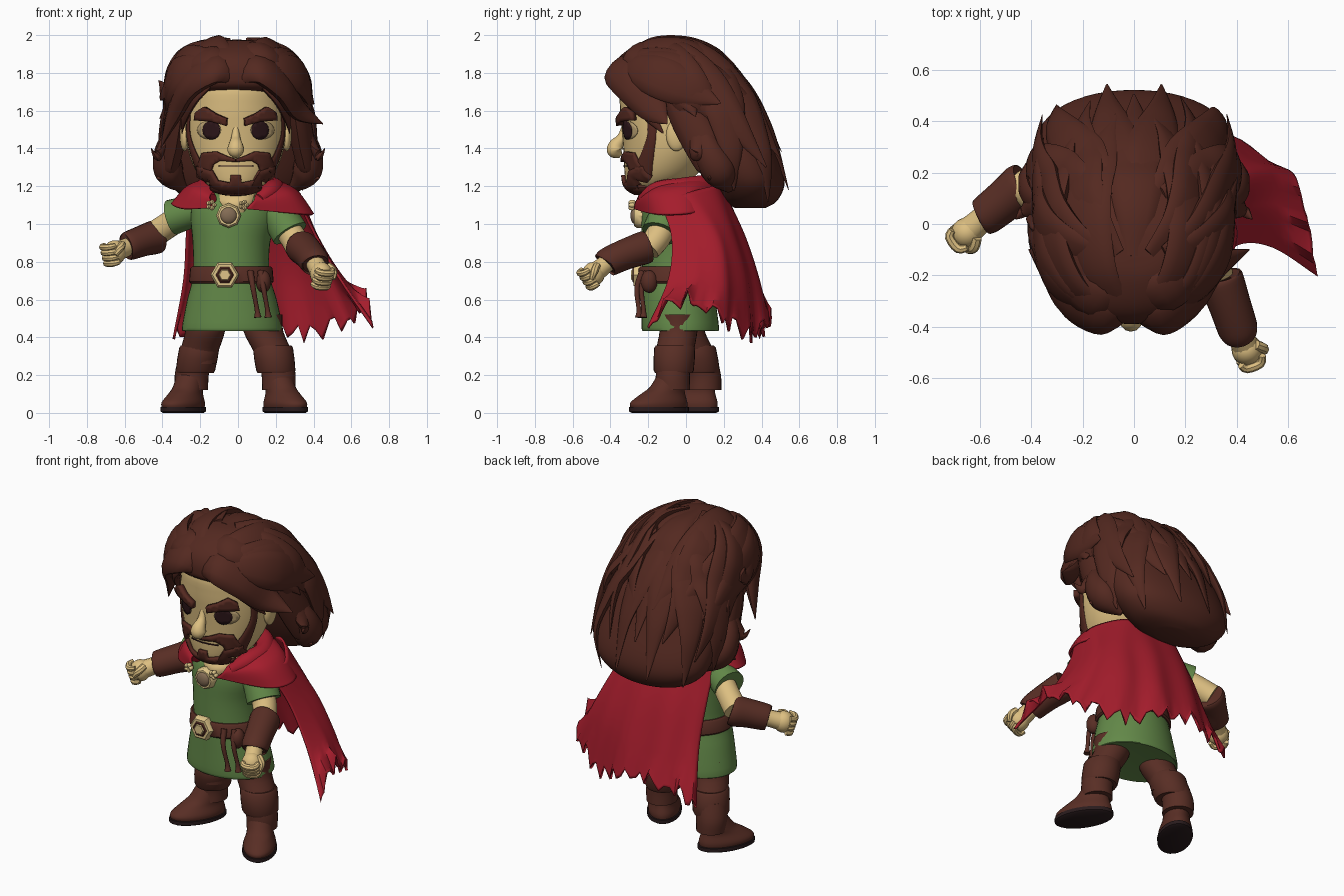
import bpy, bmesh, math, random
from mathutils import Vector
from mathutils.bvhtree import BVHTree
random.seed(4)
COLORS = {"hair_brown": (.088, .022, .0145), "leather_brown": (.098, .027, .018), "skin": (.72, .52, .22), "tunic_green": (.125, .25, .066), "cape_red": (.375, .012, .025),
          "gold": (.74, .56, .25), "eye_dark": (.026, .008, .010), "sole_dark": (.022, .011, .012), "stone_brown": (.23, .15, .09), "eye_tan": (.5, .36, .17)}
MATS = {k: bpy.data.materials.new(k) for k in COLORS}
for k, c in COLORS.items():
    MATS[k].diffuse_color = (*c, 1)
H, L = "hair_brown", "leather_brown"

def finish(name, bm, mat, thick=0, offset=1, recalc=True):
    if recalc:
        bmesh.ops.recalc_face_normals(bm, faces=bm.faces)
    me = bpy.data.meshes.new(name)
    bm.to_mesh(me)
    me.materials.append(MATS[mat])
    o = bpy.data.objects.new(name, me)
    bpy.context.collection.objects.link(o)
    if thick:
        m = o.modifiers.new("thickness", "SOLIDIFY")
        m.thickness, m.offset = thick, offset
    return o

def spline(pts, k):  # Catmull-Rom through tuples of any length
    out = []
    for i in range(len(pts) - 1):
        quad = list(zip(pts[max(i - 1, 0)], pts[i], pts[i + 1], pts[min(i + 2, len(pts) - 1)]))
        for t in (j / k for j in range(k)):
            out.append(tuple(.5 * (2 * q + (r - p) * t + (2 * p - 5 * q + 4 * r - s) * t * t + (3 * q - p - 3 * r + s) * t ** 3) for p, q, r, s in quad))
    return out + [tuple(pts[-1])]

def skin_rings(name, rings, mat):
    bm = bmesh.new()
    vs = [[bm.verts.new(p) for p in r] for r in rings]
    for a, b in zip(vs, vs[1:]):
        for i in range(len(a)):
            bm.faces.new((a[i - 1], a[i], b[i], b[i - 1]))
    bm.faces.new(vs[0][::-1])
    bm.faces.new(vs[-1])
    return finish(name, bm, mat)

def loft(name, rings, mat, n=28, k=4, p=2.0):  # stacked rings of (cx, cy, z, rx, ry)
    f = lambda v: math.copysign(abs(v) ** (2 / p), v)
    ang = [2 * math.pi * i / n for i in range(n)]
    return skin_rings(name, [[(cx + max(rx, .003) * f(math.cos(a)), cy + max(ry, .003) * f(math.sin(a)), z) for a in ang] for cx, cy, z, rx, ry in spline(rings, k)], mat)

def tube(name, pts, mat, flat=1.0, ref=None, n=12, k=5):  # sweep along (x, y, z, radius), flattened towards ref
    path = spline(pts, k)
    P = [Vector(q[:3]) for q in path]
    whole, rings = P[-1] - P[0], []
    up = Vector((0, 0, 1)) if abs(whole.z) < .8 * whole.length else Vector((0, 1, 0))
    for i, q in enumerate(P):
        t = (P[min(i + 1, len(P) - 1)] - P[max(i - 1, 0)]).normalized()
        s = t.cross(q - Vector(ref) if ref else up).normalized()
        u, r = s.cross(t), max(path[i][3], .003)
        rings.append([q + s * r * math.cos(a) + u * r * flat * math.sin(a) for a in (2 * math.pi * j / n for j in range(n))])
    return skin_rings(name, rings, mat)

def ball(name, loc, size, mat, seg=20):
    bm = bmesh.new()
    bmesh.ops.create_uvsphere(bm, u_segments=seg, v_segments=seg // 2, radius=1)
    for v in bm.verts:
        v.co = Vector(loc) + Vector(v.co[i] * size[i] for i in range(3))
    return finish(name, bm, mat)

def sheet(name, cols, mat, hem=lambda i, v: (0, 0)):  # thin cloth through columns of points
    bm, lines = bmesh.new(), list(zip(*[spline(c, 8) for c in cols]))
    grid = [[bm.verts.new((x, y + hem(i, j / (len(lines) - 1))[0], z + hem(i, j / (len(lines) - 1))[1]))
             for i, (x, y, z) in enumerate(spline(line, 8))] for j, line in enumerate(lines)]
    for a, b in zip(grid, grid[1:]):
        for i in range(len(a) - 1):
            bm.faces.new((a[i], a[i + 1], b[i + 1], b[i]))
    return finish(name, bm, mat, .014, 0)

def tree_of(o):
    return BVHTree.FromPolygons([v.co for v in o.data.vertices], [tuple(f.vertices) for f in o.data.polygons])

# Head, neck, nose
CX = -.012
head = loft("head", [(CX, -.2, 1.165, .05, .05), (CX, -.17, 1.2, .14, .14), (CX, -.13, 1.27, .205, .195), (CX, -.1, 1.38, .25, .23), (CX, -.1, 1.5, .265, .24),
                     (CX, -.1, 1.62, .262, .25), (CX, -.1, 1.74, .24, .24), (CX, -.08, 1.84, .14, .15)], "skin", 40)
face_tree = tree_of(head)
loft("neck", [(-.01, -.14, 1.06, .08, .1), (-.01, -.13, 1.12, .11, .115), (0, -.08, 1.2, .1, .1), (0, -.02, 1.36, .13, .1)], "skin")
tube("nose", [(CX, -.32, 1.54, .012), (CX, -.34, 1.46, .024), (CX, -.37, 1.415, .04), (CX, -.372, 1.385, .043), (CX, -.345, 1.36, .012)], "skin")

def plate(name, outline, mat, thick):  # fill an (x, z) outline and lay it on the face
    bm = bmesh.new()
    bm.faces.new([bm.verts.new((x, -1, z)) for x, z in outline])
    bmesh.ops.triangulate(bm, faces=bm.faces[:])
    for _ in range(4):
        bmesh.ops.subdivide_edges(bm, edges=[e for e in bm.edges if e.calc_length() > .028], cuts=1)
        bmesh.ops.triangulate(bm, faces=[f for f in bm.faces if len(f.verts) > 3])
    bm.normal_update()
    bmesh.ops.reverse_faces(bm, faces=[f for f in bm.faces if f.normal.y > 0])
    for v in bm.verts:
        v.co = face_tree.ray_cast(v.co, Vector((0, 1, 0)))[0] or face_tree.find_nearest(Vector((v.co.x, -.25, v.co.z)))[0]
    finish(name, bm, mat, thick, 1, False)

# Ears, eyes, brows, beard, sideburns
for s in (-1, 1):
    M = lambda pts: [(CX + s * x, z) for x, z in pts]
    E = lambda x, rx, rz: M([(x + rx * math.cos(a * math.pi / 8), 1.497 + rz * math.sin(a * math.pi / 8)) for a in range(16)])
    ball("ear", (CX + s * .27, -.05, 1.47), (.026, .055, .085), "skin")
    plate("eye_surround", E(.14, .062, .048), "eye_tan", .004)
    plate("eye", E(.126, .045, .05), "eye_dark", .008)
    plate("eyebrow", M([(.2, 1.55), (.195, 1.59), (.155, 1.62), (.1, 1.585), (.042, 1.56), (.045, 1.522), (.12, 1.545)]), H, .032)
    plate("moustache", M([(0, 1.345), (.04, 1.358), (.1, 1.385), (.17, 1.378), (.195, 1.3), (.13, 1.27), (.115, 1.315), (.08, 1.336), (0, 1.328)]), H, .018)
    tube("sideburn", [(CX + s * .235, -.2, 1.69, .028), (CX + s * .252, -.18, 1.5, .024), (CX + s * .226, -.2, 1.38, .034), (CX + s * .175, -.23, 1.27, .055)], H, .35, (CX, -.1, 1.45))
plate("beard", [(CX + s * x, z) for s, pts in (
    (-1, [(.195, 1.31), (.19, 1.24), (.13, 1.19), (.05, 1.172)]), (1, [(.05, 1.172), (.13, 1.19), (.19, 1.24), (.195, 1.31)]),
    (1, [(.12, 1.285), (.09, 1.232), (.03, 1.22), (.025, 1.26)]), (-1, [(.025, 1.26), (.03, 1.22), (.09, 1.232), (.12, 1.285)])) for x, z in pts], H, .02)
ball("beard_tip", (CX, -.22, 1.192), (.14, .088, .044), H)
plate("mouth_line", [(-.1, 1.31), (.08, 1.31), (.08, 1.304), (-.1, 1.304)], "eye_dark", .006)

# Hair mass: swept back, open over the face
hair = loft("hair_mass", [(0, .34, 1.085, .1, .08), (0, .34, 1.12, .25, .14), (0, .335, 1.2, .35, .185), (0, .305, 1.3, .385, .205), (0, .245, 1.45, .385, .205), (0, .185, 1.58, .375, .205),
                          (0, .085, 1.66, .37, .26), (0, -.025, 1.715, .365, .335), (-.01, -.065, 1.78, .355, .325), (-.015, -.09, 1.86, .305, .28),
                          (-.01, -.09, 1.92, .235, .22), (0, -.1, 1.965, .13, .11), (0, -.1, 1.975, .02, .02)], H, 48, 4, 2.1)
hair_tree, HC = tree_of(hair), Vector((-.01, .1, 1.62))

def hair_lock(start, end, r, lift):  # flat tapered lock laid along the hair mass
    a, b, pts = (Vector(start) - HC).normalized(), (Vector(end) - HC).normalized(), []
    for t in (i / 7 for i in range(8)):
        d = a.slerp(b, t, a)
        hit = hair_tree.ray_cast(HC, d)[0]
        if hit:
            pts.append((*(hit + d * (lift * t ** 4 - .014)), r * math.sin(math.pi * (.12 + .87 * t))))
    tube("hair_lock", pts, H, .33, HC)

for sy, sz, ez, r, span, count in ((-.36, 1.86, 1.6, .115, 108, 8), (-.15, 2.0, 1.4, .12, 100, 7), (.1, 2.0, 1.18, .12, 95, 6)):
    for i in range(count):
        a = math.radians(span * (2 * (i + .5) / count - 1))
        hair_lock((.16 * math.sin(a), sy, sz), (.36 * math.sin(a), .2 + .32 * math.cos(a), ez + random.uniform(-.06, .06)), r, .055)

# Front and side locks
FRINGE = [[(-.01, -.34, 1.76, .03), (-.11, -.355, 1.82, .1), (-.25, -.28, 1.75, .11), (-.335, -.17, 1.59, .075), (-.41, -.1, 1.4, .003)],
          [(-.02, -.34, 1.76, .03), (.1, -.355, 1.82, .1), (.225, -.28, 1.74, .105), (.315, -.17, 1.61, .08), (.45, -.1, 1.53, .003)],
          [(-.03, -.3, 1.8, .05), (-.14, -.29, 1.87, .1), (-.29, -.14, 1.82, .1), (-.365, -.02, 1.71, .08), (-.42, .02, 1.76, .003)],
          [(-.01, -.3, 1.8, .05), (.11, -.26, 1.9, .1), (.25, -.14, 1.82, .095), (.345, 0, 1.66, .06), (.4, .05, 1.57, .003)]]
for pts in FRINGE:
    tube("front_lock", pts, H, .5, (0, -.05, 1.5))
for s in (-1, 1):
    tube("temple_lock", [(CX + s * .13, -.32, 1.76, .04), (CX + s * .22, -.27, 1.68, .055), (CX + s * .27, -.19, 1.57, .035), (CX + s * .285, -.12, 1.48, .003)], H, .5, (0, -.05, 1.5))
    tube("side_lock", [(s * .3, -.06, 1.7, .08), (s * .325, .02, 1.55, .1), (s * .35, .1, 1.4, .1), (s * .37, .14, 1.28, .07), (s * .43, .12, 1.24, .003)], H, .6, (0, .1, 1.5))
    tube("lower_curl", [(s * .33, .08, 1.5, .05), (s * .375, .12, 1.38, .08), (s * .36, .18, 1.27, .09), (s * .28, .23, 1.18, .02)], H, .85, (0, .2, 1.4))
    tube("side_flick", [(s * .33, .05, 1.55, .05), (s * .39, .07, 1.42, .05), (s * .43, .05, 1.36, .03), (s * .46, .02, 1.4, .003)], H, .6, (0, .1, 1.5))

# Tunic and belt
loft("tunic", [(-.03, -.03, .435, .255, .195), (-.03, -.03, .45, .267, .205), (-.032, -.04, .6, .237, .195), (-.035, -.05, .73, .203, .185), (-.035, -.05, .9, .205, .185),
               (-.02, -.05, 1.03, .23, .185), (-.01, -.05, 1.12, .22, .165), (0, -.05, 1.17, .12, .11)], "tunic_green", 40)
loft("belt", [(-.035, -.05, .685, .215, .198), (-.035, -.05, .695, .224, .206), (-.035, -.05, .765, .218, .202), (-.035, -.05, .775, .208, .192)], L, 40, 1)
for name, x, y, z, r, depth, mat, n in (("buckle", -.07, -.278, .73, .076, .04, "gold", 6), ("clasp", -.05, -.275, 1.045, .066, .05, "gold", 8),
                                        ("buckle_inset", -.07, -.284, .73, .048, .02, L, 6), ("buckle_center", -.07, -.29, .73, .034, .02, "gold", 6)):
    skin_rings(name, [[(x + q * math.cos(2 * math.pi * i / n), y + d * depth, z + q * math.sin(2 * math.pi * i / n)) for i in range(n)]
                      for q, d in ((r, 1), (r, .3), (.85 * r, 0))], mat)
ball("clasp_stone", (-.05, -.272, 1.045), (.044, .022, .044), "stone_brown")
for x, a in ((x, i * 2 * math.pi / 5) for x in (-.142, .03) for i in range(5)):
    ball("cape_button", (x + .016 * math.cos(a), -.285, 1.1 + .016 * math.sin(a)), (.013, .02, .013), "gold", 10)
for x, y in ((.075, -.25), (.13, -.225)):
    tube("belt_strap", [(x - .01, y + .02, .75, .018), (x + .005, y - .01, .66, .014), (x + .025, y, .55, .012), (x + .03, y, .505, .02)], L)
ball("belt_pouch", (.135, -.195, .695), (.04, .045, .06), L)

# Arms and hands
ARMS = [([(-.14, -.02, 1.09, .08), (-.25, .03, 1.065, .087), (-.35, .07, 1.035, .095)], [(-.25, .03, 1.07, .07), (-.36, .1, 1.0, .068), (-.45, .15, .94, .07)],
         [(-.425, .155, .935, .082), (-.44, .145, .93, .09), (-.5, .095, .912, .083), (-.575, .035, .885, .077), (-.59, .025, .88, .068)], (-.6, .01, .872), (-.652, -.035, .85)),
        ([(.13, -.06, 1.1, .08), (.215, -.1, 1.04, .095), (.275, -.135, .95, .1)], [(.22, -.1, 1.03, .07), (.29, -.15, .93, .07), (.32, -.2, .87, .068)],
         [(.335, -.205, .88, .08), (.34, -.22, .875, .088), (.375, -.32, .84, .082), (.405, -.41, .8, .078), (.41, -.425, .79, .068)], (.415, -.435, .78), (.44, -.49, .735))]
for sleeve, arm, bracer, w, h in ARMS:
    for name, pts, mat in (("sleeve", sleeve, "tunic_green"), ("upper_arm", arm, "skin"), ("bracer", bracer, L)):
        tube(name, pts, mat, n=20)
    w, h = Vector(w), Vector(h)
    d = (h - w).normalized()
    side = d.cross(Vector((0, 0, 1))).normalized()
    up = side.cross(d)
    tube("wrist", [(*(w - d * .05), .05), (*w, .05), (*h, .055)], "skin")
    ball("fist", h, (.06, .06, .064), "skin")
    for i in range(4):
        c = h + up * (.045 - .03 * i) + d * .022
        tube("finger", [(*(c + side * u + d * v), r) for u, v, r in ((.045, 0, .015), (.03, .028, .018), (-.025, .032, .018), (-.045, 0, .014))], "skin", n=8, k=3)
    tube("thumb", [(*(h - side * u + up * q + d * v), r) for u, q, v, r in ((.04, .035, -.03, .02), (.062, .025, .01, .02), (.055, 0, .045, .012))], "skin", n=8)

# Legs and boots
for s, foot, hip, knee, ankle in ((-1, (-.265, .06), (-.175, 0), (-.205, .05), (-.245, .095)), (1, (.225, -.1), (.135, -.04), (.185, -.06), (.215, -.07))):
    mid = tuple((a + b) / 2 for a, b in zip(knee, ankle))
    loft("trouser_leg", [(*hip, .52, .1, .1), (*hip, .43, .105, .1), (*knee, .32, .1, .1), (*knee, .26, .09, .09)], L)
    loft("boot_cuff", [(*knee, .355, .09, .09), (*knee, .345, .106, .108), (*mid, .225, .104, .106), (*mid, .21, .09, .09)], L, 28, 2)
    loft("boot_shaft", [(*mid, .3, .09, .09), (*ankle, .2, .09, .09), (*ankle, .12, .087, .092)], L)
    boot = loft("boot_foot", [(0, -.05, .025, .09, .165), (0, -.05, .055, .093, .166), (0, -.025, .1, .078, .128), (0, 0, .135, .075, .098), (0, .025, .2, .07, .075)], L)
    sole = loft("boot_sole", [(0, -.05, 0, .085, .16), (0, -.05, .008, .098, .174), (0, -.05, .03, .098, .174), (0, -.05, .034, .08, .15)], "sole_dark", 28, 1)
    for o in (boot, sole):
        o.location, o.rotation_euler = (*foot, 0), (0, 0, s * .52)

# Cape: shoulder mantle, neck roll and wind-blown sheet with a torn hem
tube("cape_neck_roll", [(-.14, -.22, 1.13, .03), (-.18, -.12, 1.18, .045), (-.17, .03, 1.2, .045), (-.06, .1, 1.21, .045), (.1, .1, 1.21, .05),
                        (.19, -.02, 1.19, .055), (.17, -.15, 1.17, .055), (.11, -.23, 1.13, .03)], "cape_red", n=16)
sheet("cape_mantle", [[(-.13, -.21, 1.17), (-.15, -.25, 1.14), (-.13, -.26, 1.085)], [(-.16, -.13, 1.22), (-.24, -.17, 1.18), (-.29, -.17, 1.08)],
                      [(-.15, .02, 1.24), (-.25, .02, 1.2), (-.33, .02, 1.11)], [(0, .1, 1.25), (0, .16, 1.22), (0, .2, 1.1)], [(.16, .02, 1.24), (.27, .04, 1.19), (.36, .05, 1.06)],
                      [(.17, -.13, 1.21), (.28, -.16, 1.16), (.35, -.15, 1.05)], [(.09, -.23, 1.15), (.08, -.26, 1.12), (.04, -.27, 1.08)]], "cape_red")
jag = [random.choice((0, .03, .05, .08)) if i % 3 else -.01 for i in range(49)]
sheet("cape", [[(-.25, .05, 1.18), (-.27, .18, .95), (-.285, .28, .7), (-.34, .39, .39)], [(-.12, .17, 1.2), (-.14, .28, .95), (-.15, .36, .7), (-.15, .43, .46)],
               [(.06, .18, 1.2), (.08, .3, .95), (.1, .38, .7), (.12, .43, .48)], [(.2, .15, 1.2), (.26, .25, .95), (.3, .32, .7), (.35, .34, .38)],
               [(.31, .03, 1.17), (.4, .17, .93), (.5, .21, .7), (.6, .2, .47)], [(.33, -.06, 1.14), (.42, .05, .93), (.535, .06, .74), (.67, .02, .58)],
               [(.32, -.14, 1.12), (.415, -.08, .93), (.545, -.1, .7), (.715, -.21, .45)]],
      "cape_red", lambda i, v: (.014 * v * math.sin(i * .8), max(0, v - .75) * 4 * jag[i] * (0 < i < 46)))

# Smooth shading with kept edges
for o in bpy.context.collection.objects:
    o.select_set(True)
bpy.context.view_layer.objects.active = head
bpy.ops.object.shade_smooth_by_angle(angle=math.radians(42))
